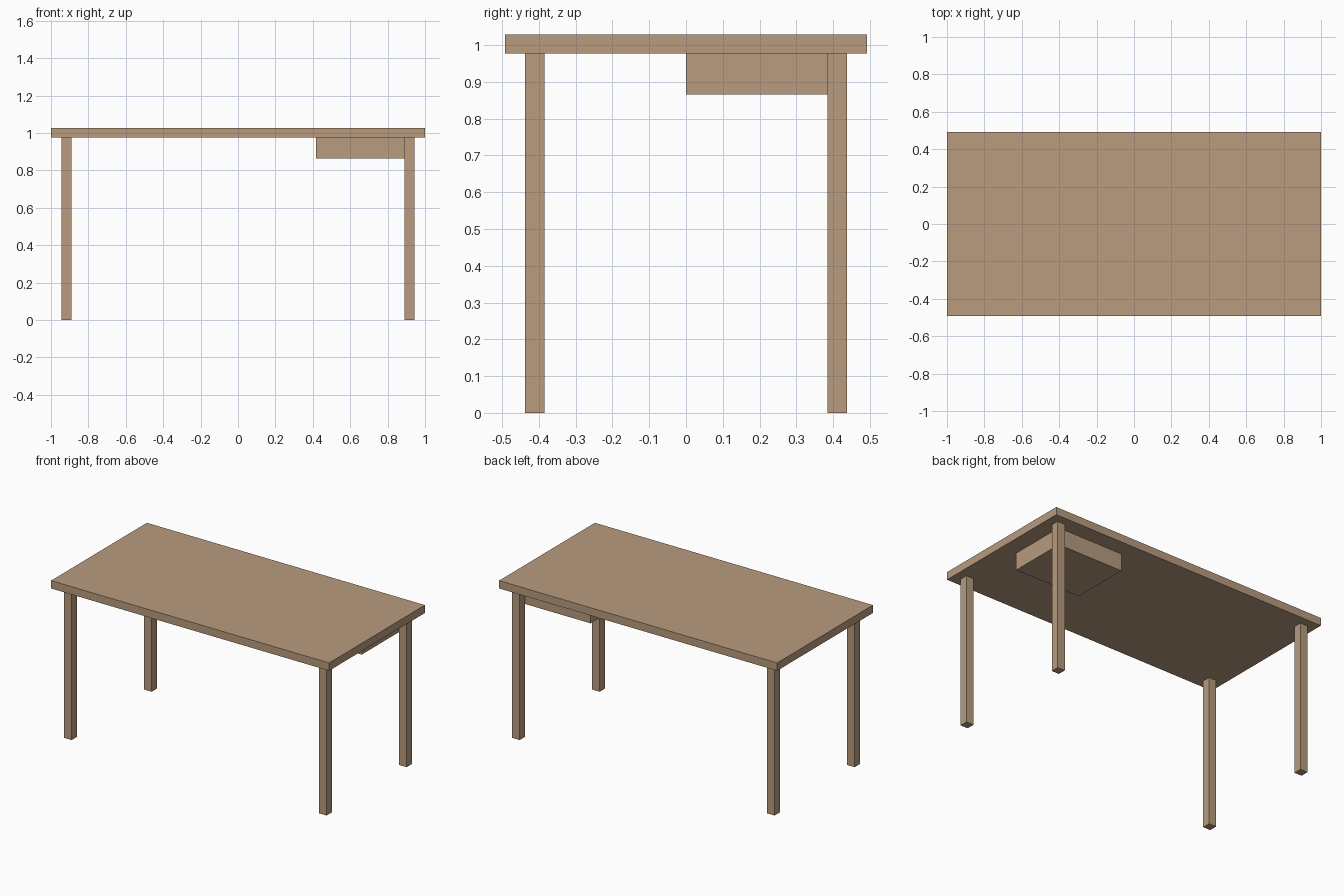
import bpy

if "Cube" in bpy.data.objects:
    bpy.data.objects.remove(bpy.data.objects["Cube"])

wood = bpy.data.materials.new("wood")
wood.diffuse_color = (0.48, 0.33, 0.21, 1)
wood.use_nodes = True
wood.node_tree.nodes["Principled BSDF"].inputs["Base Color"].default_value = wood.diffuse_color


def box(name, lo, hi):
    """Axis-aligned box between two corners."""
    centre = [(a + b) / 2 for a, b in zip(lo, hi)]
    bpy.ops.mesh.primitive_cube_add(size=1, location=centre)
    ob = bpy.context.object
    ob.name = name
    ob.scale = [b - a for a, b in zip(lo, hi)]
    bpy.ops.object.transform_apply(location=False, rotation=False, scale=True)
    ob.data.materials.append(wood)
    return ob


TOP_Z, UNDER_Z = 1.028, 0.977
LEG_X, LEG_Y, LEG_HALF = 0.917, 0.411, 0.0265

# Table top
box("table_top", (-1, -0.492, UNDER_Z), (1, 0.492, TOP_Z))

# Four square legs
for side, sx in (("left", -1), ("right", 1)):
    for end, sy in (("front", -1), ("back", 1)):
        x, y = sx * LEG_X, sy * LEG_Y
        box(f"{end}_{side}_leg",
            (x - LEG_HALF, y - LEG_HALF, 0),
            (x + LEG_HALF, y + LEG_HALF, UNDER_Z))

# Drawer box hung under the back right corner
box("drawer", (0.417, 0, 0.865), (LEG_X - LEG_HALF, LEG_Y - LEG_HALF, UNDER_Z))
